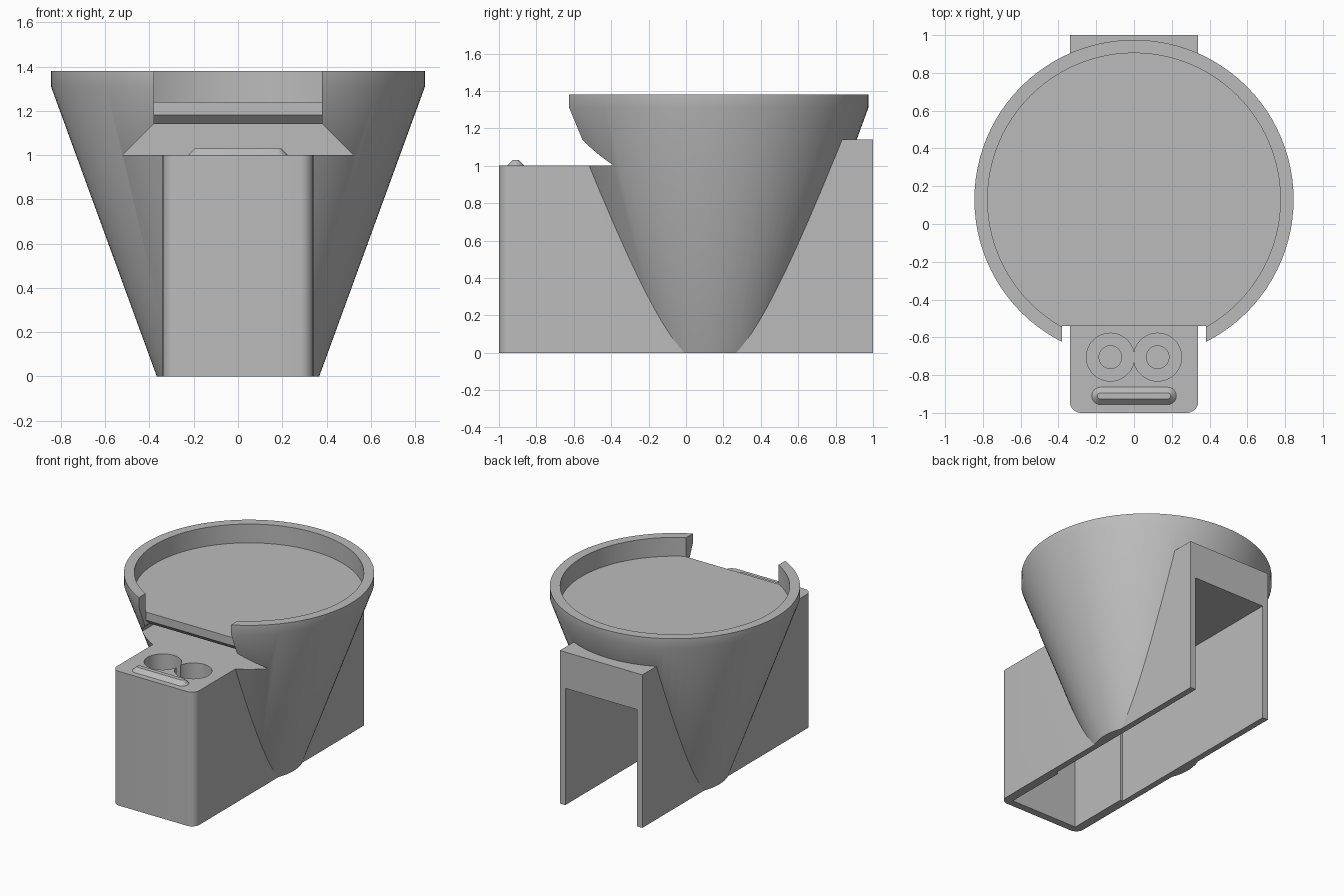
import bpy, bmesh, math
from mathutils import Matrix, Vector

cube = bpy.data.objects.get("Cube")
if cube:
    bpy.data.objects.remove(cube, do_unlink=True)

grey = bpy.data.materials.new("matte_grey")
grey.use_nodes = True
colour = (0.5, 0.5, 0.5, 1)
grey.diffuse_color = colour
grey.node_tree.nodes["Principled BSDF"].inputs["Base Color"].default_value = colour


def add(name, bm):
    bmesh.ops.recalc_face_normals(bm, faces=bm.faces)
    mesh = bpy.data.meshes.new(name)
    bm.to_mesh(mesh)
    bm.free()
    mesh.materials.append(grey)
    obj = bpy.data.objects.new(name, mesh)
    bpy.context.collection.objects.link(obj)
    return obj


def prism(name, points, axis, low, high, corner=0):
    """Extrude a flat outline along x or y; optionally round the front uprights."""
    bm = bmesh.new()
    place = (lambda a, b: (low, a, b)) if axis == "x" else (lambda a, b: (a, low, b))
    face = bm.faces.new([bm.verts.new(place(a, b)) for a, b in points])
    out = bmesh.ops.extrude_face_region(bm, geom=[face])
    shift = Vector((high - low, 0, 0) if axis == "x" else (0, high - low, 0))
    bmesh.ops.translate(bm, vec=shift, verts=[v for v in out["geom"] if isinstance(v, bmesh.types.BMVert)])
    if corner:
        front = min(v.co.y for v in bm.verts)
        edges = [e for e in bm.edges if all(abs(v.co.y - front) < 1e-4 for v in e.verts)
                 and abs(e.verts[0].co.x - e.verts[1].co.x) < 1e-4]
        bmesh.ops.bevel(bm, geom=edges, offset=corner, segments=8, profile=0.5, affect="EDGES")
    return add(name, bm)


def block(name, x, y0, y1, z0, z1):
    return prism(name, [(y0, z0), (y1, z0), (y1, z1), (y0, z1)], "x", -x, x)


def cylinder(name, x, y, radius, z0, z1):
    bm = bmesh.new()
    bmesh.ops.create_cone(bm, cap_ends=True, segments=48, radius1=radius, radius2=radius, depth=z1 - z0,
                          matrix=Matrix.Translation((x, y, (z0 + z1) / 2)))
    return add(name, bm)


def combine(target, tool, operation):
    mod = target.modifiers.new(tool.name, "BOOLEAN")
    mod.object, mod.operation, mod.solver = tool, operation, "EXACT"
    bpy.context.view_layer.objects.active = target
    bpy.ops.object.modifier_apply(modifier=mod.name)
    bpy.data.objects.remove(tool, do_unlink=True)


# Long body with a taller rear and rounded front uprights
body = prism("stand_body", [(-1, 0), (1, 0), (1, 1.14), (0.6, 1.14), (0.6, 1), (-1, 1)],
             "x", -0.34, 0.34, corner=0.06)

# Conical bowl with a raised rim
bm = bmesh.new()
profile = [(0, 0), (0.367, 0), (0.845, 1.31), (0.845, 1.38), (0.775, 1.38), (0.775, 1.24), (0, 1.24)]
verts = [bm.verts.new((r, 0, z)) for r, z in profile]
edges = [bm.edges.new(pair) for pair in zip(verts, verts[1:])]
bmesh.ops.spin(bm, geom=verts + edges, cent=(0, 0, 0), axis=(0, 0, 1), angle=math.tau, steps=96)
bmesh.ops.remove_doubles(bm, verts=bm.verts, dist=1e-4)
bmesh.ops.translate(bm, vec=(0, 0.13, 0), verts=bm.verts)
combine(body, add("bowl", bm), "UNION")

# Slot under the bowl floor, and the gap in the rim above it
combine(body, prism("slot_cutter", [(-0.52, 1), (0.52, 1), (0.38, 1.14), (-0.38, 1.14)],
                    "y", -1.1, -0.1), "DIFFERENCE")
combine(body, prism("rim_gap_cutter", [(-1.1, 1.1), (-0.46, 1.1), (-0.54, 1.18), (-0.54, 1.5), (-1.1, 1.5)],
                    "x", -0.38, 0.38), "DIFFERENCE")

# Hollow underside, open at the bottom and the back
combine(body, block("rear_cavity", 0.295, -0.47, 1.1, -0.1, 0.87), "DIFFERENCE")
combine(body, block("front_cavity", 0.275, -0.945, -0.4, -0.1, 0.7), "DIFFERENCE")

# Stepped round pockets in the front deck
for side in (-1, 1):
    combine(body, cylinder("pocket", side * 0.125, -0.705, 0.127, 0.82, 1.1), "DIFFERENCE")
    combine(body, cylinder("pocket_core", side * 0.125, -0.705, 0.06, 0.76, 0.9), "DIFFERENCE")

# Chamfered lip bar with round ends
bm = bmesh.new()
rings = []
for radius, z in ((0.046, 0.99), (0.046, 1), (0.016, 1.03)):
    ring = []
    for end, start in ((1, -math.pi / 2), (-1, math.pi / 2)):
        for i in range(13):
            a = start + math.pi * i / 12
            ring.append(bm.verts.new((end * 0.178 + radius * math.cos(a), -0.91 + radius * math.sin(a), z)))
    rings.append(ring)
for lower, upper in zip(rings, rings[1:]):
    for i in range(len(lower)):
        j = (i + 1) % len(lower)
        bm.faces.new((lower[i], lower[j], upper[j], upper[i]))
bm.faces.new(rings[0])
bm.faces.new(rings[-1])
bar = add("lip_bar", bm)

# Smooth curved walls, keep edges crisp
for obj in (body, bar):
    bpy.ops.object.select_all(action="DESELECT")
    obj.select_set(True)
    bpy.context.view_layer.objects.active = obj
    bpy.ops.object.shade_smooth_by_angle(angle=math.radians(25))
